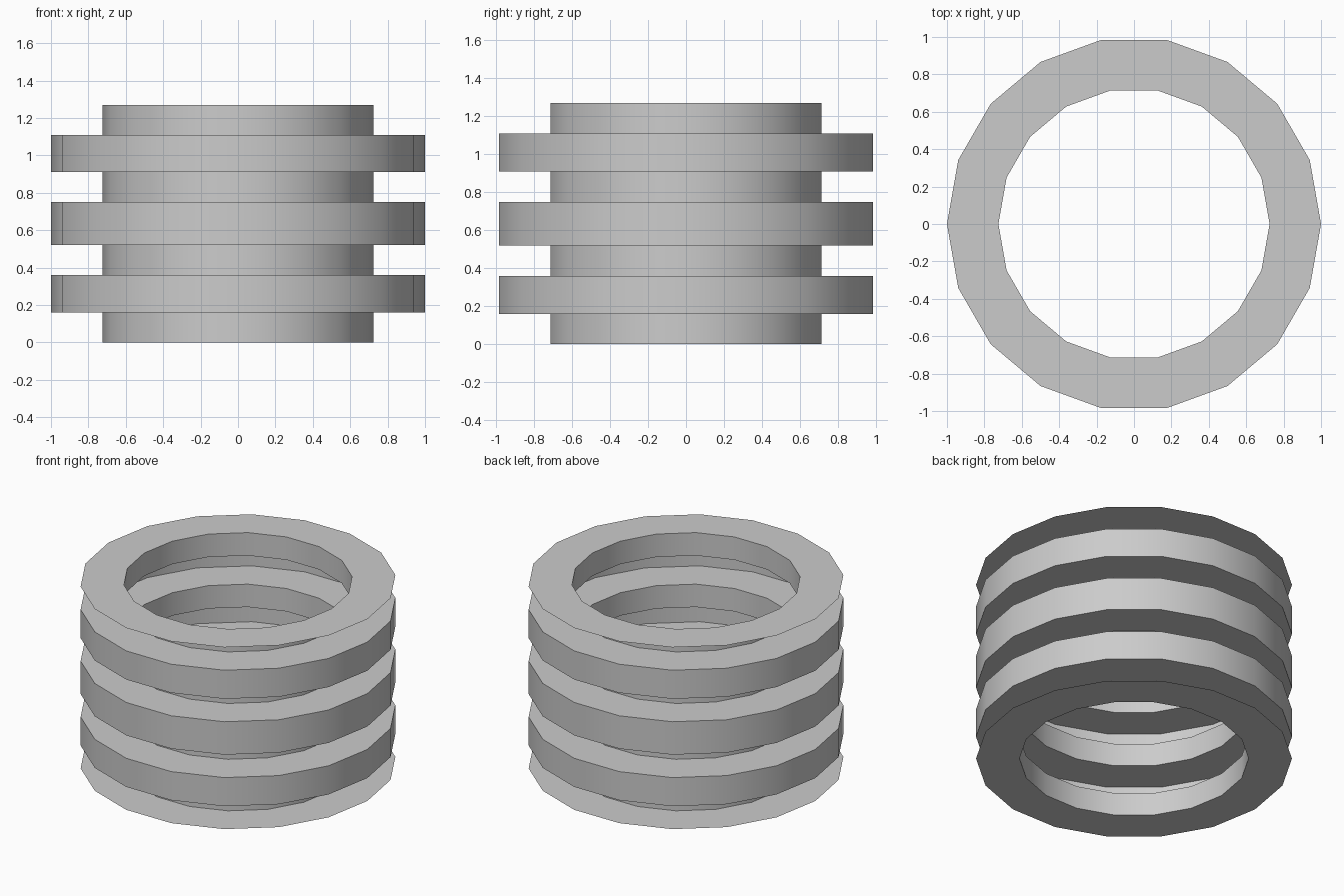
import bpy, bmesh, math

if "Cube" in bpy.data.objects:
    bpy.data.objects.remove(bpy.data.objects["Cube"])

SIDES = 18
R_OUT, R_IN = 1.0, 0.725

# Bellows profile: thin sheet zigzagging between inner and outer radius
levels = [0.0, 0.16, 0.36, 0.52, 0.75, 0.91, 1.11, 1.27]
profile = []
for i, z in enumerate(levels):
    pair = [(R_OUT, z), (R_IN, z)]
    profile += pair if i % 2 == 0 else pair[::-1]

# Spin the profile into an open corrugated sleeve
bm = bmesh.new()
rings = []
for r, z in profile:
    rings.append([bm.verts.new((r * math.cos(2 * math.pi * k / SIDES),
                                r * math.sin(2 * math.pi * k / SIDES), z))
                  for k in range(SIDES)])
for low, high in zip(rings, rings[1:]):
    for k in range(SIDES):
        n = (k + 1) % SIDES
        bm.faces.new((low[k], low[n], high[n], high[k]))

mesh = bpy.data.meshes.new("bellows_sleeve")
bm.to_mesh(mesh)
bm.free()
sleeve = bpy.data.objects.new("bellows_sleeve", mesh)
bpy.context.collection.objects.link(sleeve)

# Smooth round walls, crisp fold edges
bpy.context.view_layer.objects.active = sleeve
sleeve.select_set(True)
bpy.ops.object.shade_smooth_by_angle(angle=math.radians(30))
